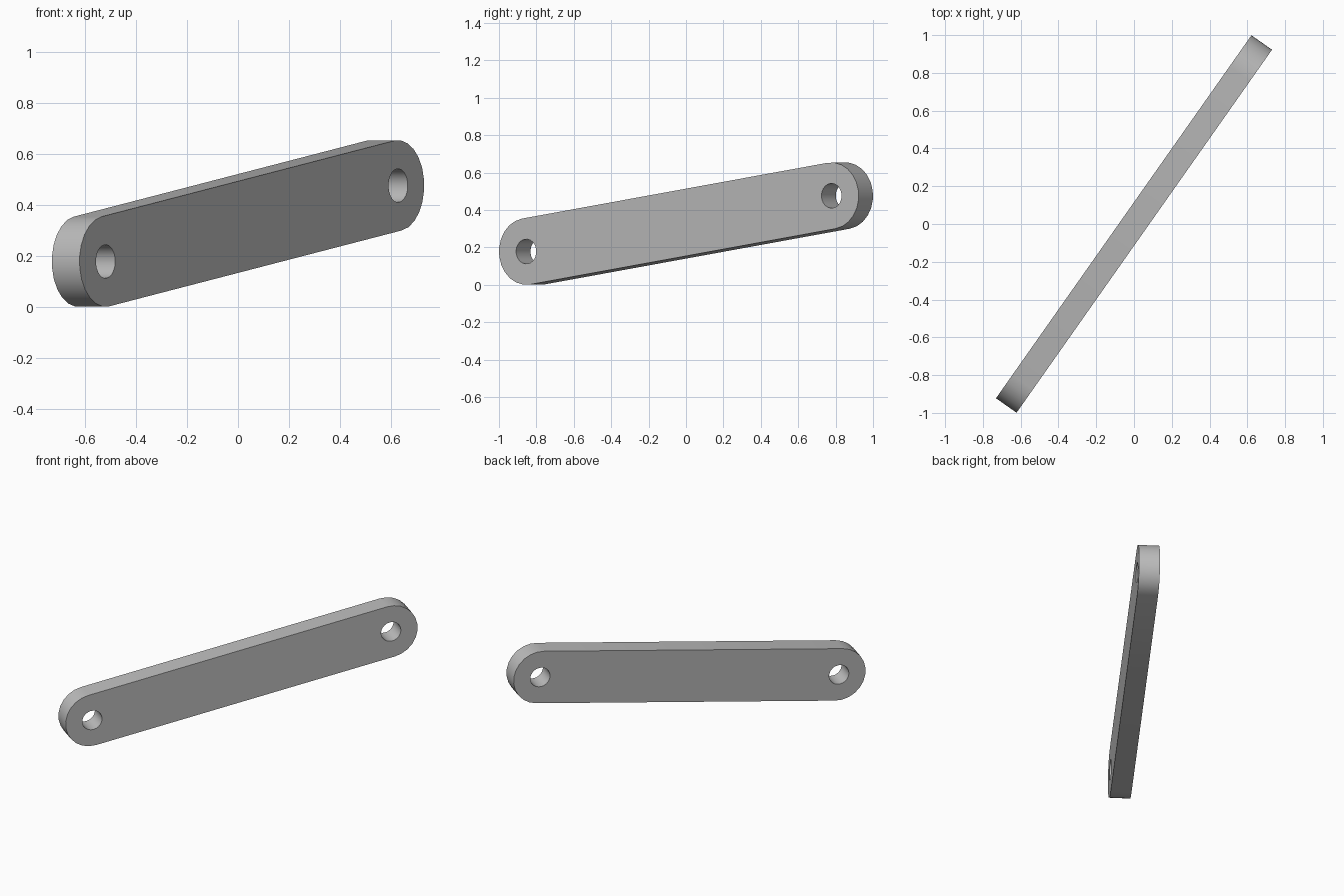
import bpy, bmesh
from math import pi, sin, cos, atan2, radians
from mathutils import Matrix, Vector

if "Cube" in bpy.data.objects:
    bpy.data.objects.remove(bpy.data.objects["Cube"])

SPAN, RISE = 1.996, 0.298          # between hole centres, along and up
RADIUS, HOLE, THICK = 0.178, 0.066, 0.133
YAW = radians(54.86)
STEPS = 12                         # segments per half circle

grey = bpy.data.materials.new("plain grey")
grey.use_nodes = True
colour = (0.5, 0.5, 0.5, 1)
grey.diffuse_color = colour
grey.node_tree.nodes["Principled BSDF"].inputs["Base Color"].default_value = colour


def arc(centre, radius, start, sweep, count):
    return [Vector((centre.x + radius * cos(start + sweep * i / STEPS),
                    centre.y + radius * sin(start + sweep * i / STEPS), 0))
            for i in range(count)]


# Outline: two half circles joined by straight sides, with a hole at each end
tilt = atan2(RISE, SPAN)
far = Vector((SPAN / 2, RISE / 2, 0))
near = -far
loops = [arc(far, RADIUS, tilt - pi / 2, pi, STEPS + 1)
         + arc(near, RADIUS, tilt + pi / 2, pi, STEPS + 1)]
loops += [arc(c, HOLE, tilt, pi, 2 * STEPS) for c in (far, near)]

bm = bmesh.new()
edges = []
for points in loops:
    verts = [bm.verts.new(p) for p in points]
    edges += [bm.edges.new((v, verts[i - 1])) for i, v in enumerate(verts)]

# Fill the plate around the holes, then give it thickness
bmesh.ops.triangle_fill(bm, edges=edges, use_beauty=True, normal=(0, 0, 1))
result = bmesh.ops.extrude_face_region(bm, geom=bm.faces[:], use_keep_orig=True)
moved = [g for g in result["geom"] if isinstance(g, bmesh.types.BMVert)]
bmesh.ops.translate(bm, verts=moved, vec=(0, 0, THICK))
bmesh.ops.translate(bm, verts=bm.verts[:], vec=(0, 0, -THICK / 2))
bmesh.ops.recalc_face_normals(bm, faces=bm.faces[:])

# Stand the plate upright, turn it and rest it on the ground
upright = Matrix.Rotation(YAW, 4, "Z") @ Matrix.Rotation(pi / 2, 4, "X")
bm.transform(Matrix.Translation((0, 0, RISE / 2 + RADIUS)) @ upright)

mesh = bpy.data.meshes.new("link_bar")
bm.to_mesh(mesh)
bm.free()
mesh.materials.append(grey)
bar = bpy.data.objects.new("link_bar", mesh)
bpy.context.collection.objects.link(bar)

bpy.ops.object.select_all(action="DESELECT")
bar.select_set(True)
bpy.context.view_layer.objects.active = bar
bpy.ops.object.shade_smooth_by_angle(angle=radians(30))
